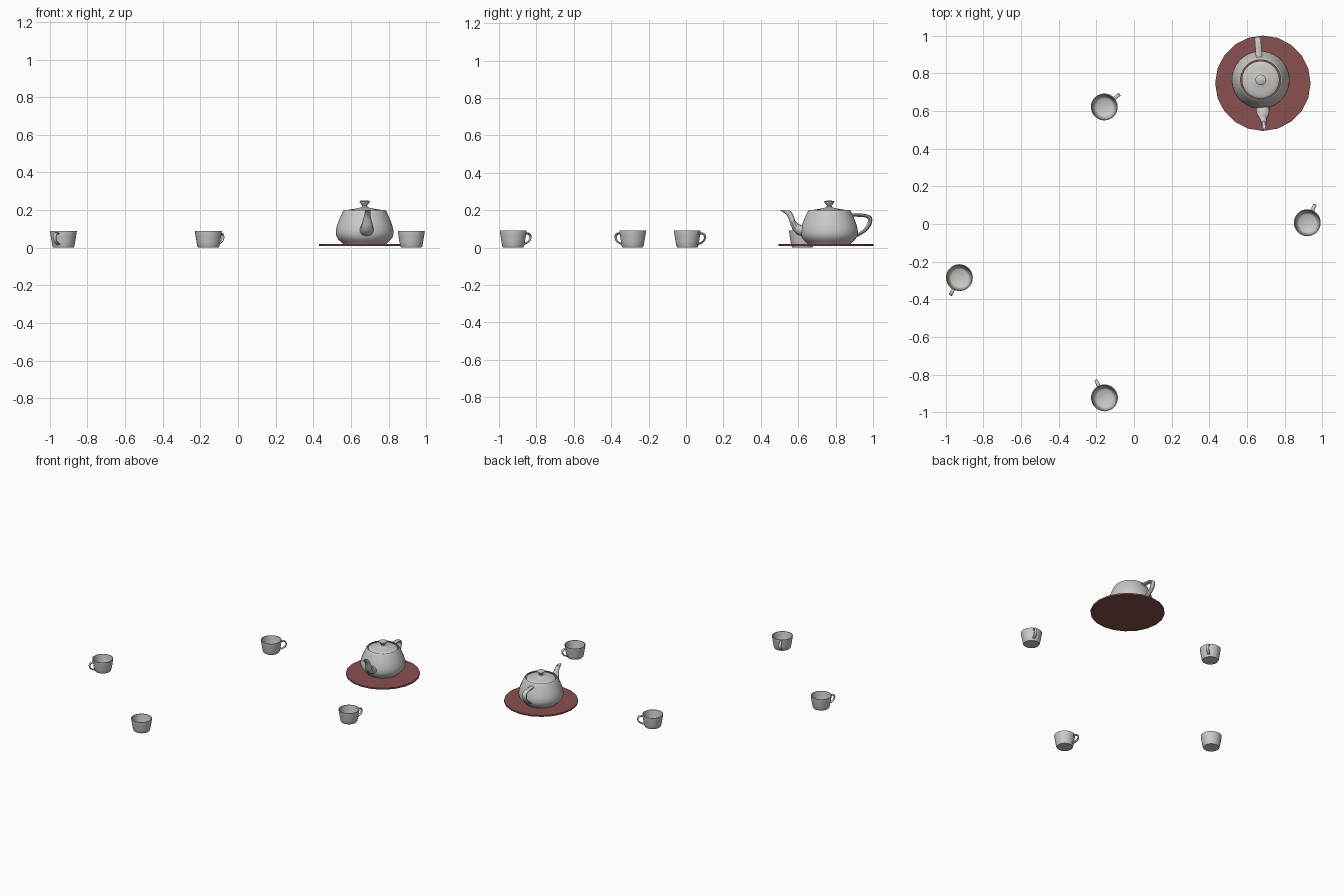
import bpy, bmesh, math
from mathutils import Matrix, Vector

if "Cube" in bpy.data.objects:
    bpy.data.objects.remove(bpy.data.objects["Cube"])


def material(name, rgb):
    m = bpy.data.materials.new(name)
    m.diffuse_color = (*rgb, 1)
    m.use_nodes = True
    m.node_tree.nodes["Principled BSDF"].inputs["Base Color"].default_value = m.diffuse_color
    return m


china = material("grey china", (0.60, 0.585, 0.56))
red = material("dull red", (0.25, 0.08, 0.08))


def bez(c, t):
    a, b = 1 - t, t
    k = (a**3, 3*a*a*b, 3*a*b*b, b**3)
    return tuple(sum(w * p[i] for w, p in zip(k, c)) for i in range(len(c[0])))


def chain(curves, n):
    """Sample joined bezier curves, n steps each."""
    pts = [curves[0][0]]
    for c in curves:
        pts += [bez(c, i / n) for i in range(1, n + 1)]
    return pts


def skin(name, rings, mat, matrix, caps=False, angle=40):
    """Join closed rings of points into a surface."""
    bm = bmesh.new()
    vs = [[bm.verts.new(p) for p in r] for r in rings]
    n = len(rings[0])
    for a, b in zip(vs, vs[1:]):
        for i in range(n):
            j = (i + 1) % n
            bm.faces.new((a[i], a[j], b[j], b[i]))
    if caps:
        bm.faces.new(vs[0])
        bm.faces.new(vs[-1])
    bmesh.ops.remove_doubles(bm, verts=bm.verts, dist=1e-6)
    bmesh.ops.recalc_face_normals(bm, faces=bm.faces)
    me = bpy.data.meshes.new(name)
    bm.to_mesh(me)
    bm.free()
    me.materials.append(mat)
    ob = bpy.data.objects.new(name, me)
    bpy.context.collection.objects.link(ob)
    ob.matrix_world = matrix
    bpy.context.view_layer.objects.active = ob
    ob.select_set(True)
    bpy.ops.object.shade_smooth_by_angle(angle=math.radians(angle))
    ob.select_set(False)
    return ob


def lathe(name, profile, mat, matrix, sides=32, angle=40):
    rings = [[(r * math.cos(i * math.tau / sides), r * math.sin(i * math.tau / sides), z)
              for i in range(sides)] for r, z in profile]
    return skin(name, rings, mat, matrix, angle=angle)


def tube(name, curves, mat, matrix, n=6, m=5):
    """Bent tube; each control row is (inner x, inner z, outer x, outer z, half width)."""
    rings = []
    for xi, zi, xo, zo, w in chain(curves, n):
        half = [bez([(xi, 0, zi), (xi, w, zi), (xo, w, zo), (xo, 0, zo)], i / m)
                for i in range(m + 1)]
        rings.append(half + [(x, -y, z) for x, y, z in half[-2:0:-1]])
    return skin(name, rings, mat, matrix)


# Round mat under the pot
lathe("round_mat", [(0, 0.008), (0.2535, 0.008), (0.2535, 0.019), (0, 0.019)],
      red, Matrix.Translation((0.685, 0.748, 0)), 20, 20)

# Teapot, spout towards the front
S = 0.077
pot = (Matrix.Translation((0.673, 0.766, 0.009)) @ Matrix.Rotation(math.radians(-86), 4, 'Z')
       @ Matrix.Scale(S, 4))
body = chain([
    [(1.4, 2.4), (1.3375, 2.53), (1.4375, 2.53), (1.5, 2.4)],
    [(1.5, 2.4), (1.75, 1.875), (2, 1.35), (2, 0.9)],
    [(2, 0.9), (2, 0.45), (1.5, 0.225), (1.5, 0.15)],
    [(1.5, 0.15), (1.5, 0.075), (1.2, 0), (0, 0)]], 5)
lathe("pot_body", body, china, pot)
lid = chain([
    [(0, 3.15), (0.8, 3.15), (0, 2.85), (0.2, 2.7)],
    [(0.2, 2.7), (0.4, 2.55), (1.3, 2.55), (1.3, 2.4)]], 6)
lathe("pot_lid", lid, china, pot)
tube("pot_handle", [
    [(-1.6, 2.025, -1.5, 2.25, .3), (-2.3, 2.025, -2.5, 2.25, .3),
     (-2.7, 2.025, -3, 2.25, .3), (-2.7, 1.8, -3, 1.8, .3)],
    [(-2.7, 1.8, -3, 1.8, .3), (-2.7, 1.575, -3, 1.35, .3),
     (-2.5, 1.125, -2.65, .9375, .3), (-2, .9, -1.9, .6, .3)]], china, pot)
tube("pot_spout", [
    [(1.7, 1.425, 1.7, .6, .66), (2.6, 1.425, 3.1, .825, .66),
     (2.3, 2.1, 2.4, 2.025, .25), (2.7, 2.4, 3.3, 2.4, .25)],
    [(2.7, 2.4, 3.3, 2.4, .25), (2.8, 2.475, 3.525, 2.494, .25),
     (2.9, 2.475, 3.45, 2.5125, .15), (2.8, 2.4, 3.2, 2.4, .15)]], china, pot)

# Four cups with handles turned different ways
cup = [(0, 0), (0.054, 0), (0.0585, 0.008), (0.0625, 0.03), (0.0675, 0.06), (0.0715, 0.085),
       (0.0715, 0.09), (0.067, 0.09), (0.0625, 0.06), (0.0575, 0.03), (0.053, 0.017),
       (0.044, 0.011), (0, 0.010)]
grip = [
    [(.064, .069, .064, .080, .013), (.085, .073, .092, .084, .013),
     (.098, .07, .107, .08, .013), (.098, .055, .107, .055, .013)],
    [(.098, .055, .107, .055, .013), (.098, .04, .107, .035, .013),
     (.085, .028, .09, .018, .013), (.057, .024, .057, .013, .013)]]
for i, (x, y, deg) in enumerate([(-0.158, 0.622, 40), (0.921, 0.007, 67),
                                 (-0.928, -0.285, 243), (-0.157, -0.924, 116)], 1):
    mw = Matrix.Translation((x, y, 0)) @ Matrix.Rotation(math.radians(deg), 4, 'Z')
    lathe(f"cup_{i}", cup, china, mw)
    tube(f"cup_handle_{i}", grip, china, mw)
